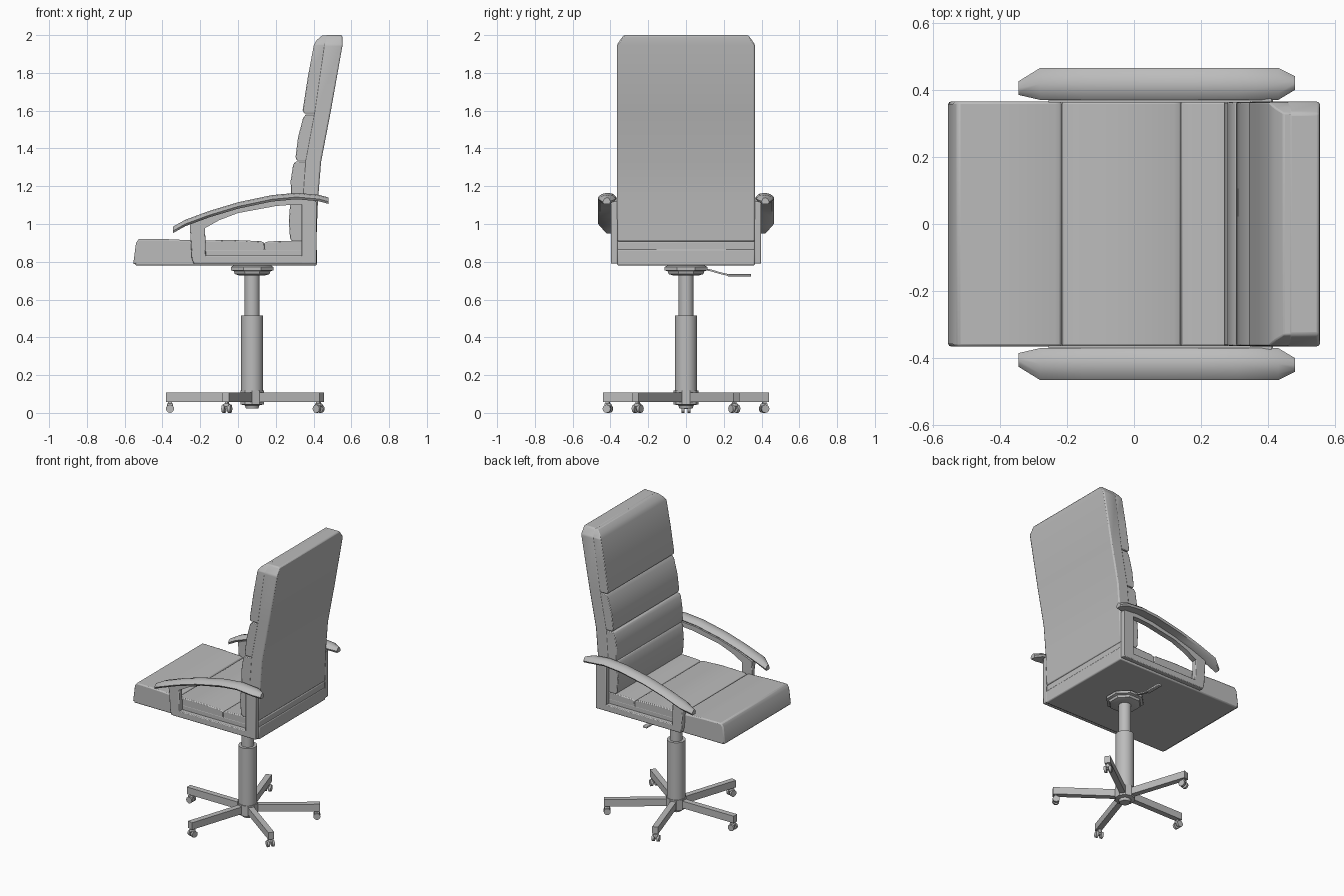
import bpy, math
from mathutils import Matrix, Vector

if "Cube" in bpy.data.objects:
    bpy.data.objects.remove(bpy.data.objects["Cube"])

grey = bpy.data.materials.new("plain grey")
grey.use_nodes = True
grey.diffuse_color = (0.5, 0.5, 0.5, 1)
grey.node_tree.nodes["Principled BSDF"].inputs["Base Color"].default_value = grey.diffuse_color

COLUMN_X = 0.075


def loft(name, rings, bevel=0, angle=35):
    """Skin a row of equal rings and cap both ends."""
    n = len(rings[0])
    verts = [p for r in rings for p in r]
    faces = [tuple(range(n)), tuple(range(len(verts) - n, len(verts)))]
    for k in range(len(rings) - 1):
        for i in range(n):
            a, b = k * n + i, k * n + (i + 1) % n
            faces.append((a, b, b + n, a + n))
    mesh = bpy.data.meshes.new(name)
    mesh.from_pydata(verts, [], faces)
    return finish(name, mesh, bevel, angle)


def finish(name, mesh, bevel=0, angle=35):
    import bmesh
    bm = bmesh.new()
    bm.from_mesh(mesh)
    bmesh.ops.recalc_face_normals(bm, faces=bm.faces)
    bm.to_mesh(mesh)
    bm.free()
    mesh.materials.append(grey)
    ob = bpy.data.objects.new(name, mesh)
    bpy.context.collection.objects.link(ob)
    if bevel:
        mod = ob.modifiers.new("soft edges", "BEVEL")
        mod.width, mod.segments, mod.limit_method = bevel, 2, "ANGLE"
    bpy.ops.object.select_all(action="DESELECT")
    ob.select_set(True)
    bpy.context.view_layer.objects.active = ob
    bpy.ops.object.shade_smooth_by_angle(angle=math.radians(angle))
    return ob


def prism(name, profile, y0, y1, bevel=0):
    """Extrude an x-z outline along y."""
    return loft(name, [[(x, y, z) for x, z in profile] for y in (y0, y1)], bevel)


def box(name, x0, x1, y0, y1, z0, z1, bevel=0):
    return prism(name, [(x0, z0), (x1, z0), (x1, z1), (x0, z1)], y0, y1, bevel)


def turned(name, profile, sides):
    """Stack circular rings (radius, height) around the column axis."""
    turns = [2 * math.pi * (i + 0.5) / sides for i in range(sides)]
    return loft(name, [[(COLUMN_X + r * math.cos(t), r * math.sin(t), z) for t in turns]
                       for r, z in profile])


def slab(name, rows, bevel=0):
    """Loft upright rectangles given as front x, back x, height, half width."""
    return loft(name, [[(f, -w, z), (b, -w, z), (b, w, z), (f, w, z)]
                       for f, b, z, w in rows], bevel)


# Seat: a base board and three cushions meeting in shallow seams
prism("seat_base", [(-0.545, 0.78), (0.418, 0.78), (0.418, 0.868), (-0.54, 0.868)],
      -0.365, 0.365, 0.008)
prism("front_cushion", [(-0.555, 0.785), (-0.5, 0.8), (-0.215, 0.84), (-0.215, 0.905),
                        (-0.235, 0.913), (-0.38, 0.92), (-0.525, 0.922), (-0.54, 0.9)],
      -0.365, 0.365, 0.008)
prism("middle_cushion", [(-0.215, 0.85), (0.14, 0.85), (0.14, 0.9), (0.12, 0.909),
                         (-0.04, 0.916), (-0.195, 0.912), (-0.215, 0.903)],
      -0.364, 0.364, 0.006)
prism("rear_cushion", [(0.14, 0.85), (0.415, 0.85), (0.415, 0.908), (0.28, 0.911),
                       (0.16, 0.908), (0.14, 0.9)], -0.364, 0.364, 0.006)

# Backrest: leaning shell with clipped upper corners and padded rolls in front
slab("back_shell", [(0.335, 0.415, 0.908, 0.365), (0.34, 0.423, 1.12, 0.365),
                    (0.355, 0.44, 1.33, 0.365), (0.405, 0.492, 1.6, 0.365),
                    (0.455, 0.554, 1.95, 0.365), (0.462, 0.552, 2.0, 0.33)], 0.008)
rolls = [(0.908, 1.13, 0.272, 0.274, 0.35), (1.13, 1.33, 0.276, 0.29, 0.36),
         (1.335, 1.58, 0.298, 0.345, 0.41)]
for i, (z0, z1, x0, x1, back) in enumerate(rolls):
    d = z1 - z0
    rows = [(x0 + (x1 - x0) * t + inset, back, z0 + d * t, 0.363)
            for t, inset in ((0, 0.014), (0.08, 0.003), (0.5, -0.004), (0.92, 0.003), (1, 0.014))]
    slab("back_roll_%d" % (i + 1), rows, 0.004)
slab("head_roll", [(0.352, 0.43, 1.585, 0.363), (0.342, 0.44, 1.6, 0.363),
                   (0.37, 0.46, 1.78, 0.363), (0.402, 0.47, 1.95, 0.363),
                   (0.418, 0.47, 1.975, 0.348), (0.446, 0.47, 1.998, 0.33)], 0.004)

# Armrests: a flat frame on each side with a bowed pad on top
pad_path = [(-0.345, 0.985, 0.385, 0.425), (-0.28, 1.022, 0.37, 0.465),
            (-0.15, 1.07, 0.37, 0.465), (0.0, 1.115, 0.37, 0.465),
            (0.18, 1.153, 0.37, 0.465), (0.31, 1.165, 0.37, 0.465),
            (0.43, 1.154, 0.37, 0.465), (0.48, 1.14, 0.4, 0.44)]
beam = [(-0.255, 1.0), (-0.15, 1.045), (0.0, 1.09), (0.18, 1.128), (0.41, 1.14)]
under = [(0.41, 1.1), (0.3, 1.103), (0.2, 1.095), (0.0, 1.058), (-0.1, 1.02),
         (-0.18, 0.975), (-0.255, 0.97)]
for side, s in (("left", 1), ("right", -1)):
    rings = []
    for x, z, y0, y1 in pad_path:
        w = y1 - y0
        rings.append([(x, s * y, z - drop) for y, drop in (
            (y0, 0.02), (y0 + 0.2 * w, 0.004), (y0 + 0.5 * w, 0), (y0 + 0.8 * w, 0.006),
            (y1, 0.022), (y1 - 0.1 * w, 0.034), (y0 + 0.1 * w, 0.034))])
    loft(side + "_arm_pad", rings, angle=50)
    y0, y1 = s * 0.362, s * 0.398
    prism(side + "_arm_beam", beam + under, y0, y1)
    prism(side + "_arm_front_post", [(-0.255, 0.99), (-0.175, 0.99), (-0.17, 0.83),
                                     (-0.18, 0.79), (-0.235, 0.79), (-0.245, 0.82)], y0, y1, 0.005)
    prism(side + "_arm_rear_post", [(0.335, 1.12), (0.415, 1.12), (0.415, 0.79),
                                    (0.335, 0.79)], y0, y1, 0.005)
    box(side + "_arm_rail", -0.22, 0.4, y0, y1, 0.79, 0.834, 0.005)

# Column, seat mount and hub
turned("seat_mount", [(0.075, 0.728), (0.1, 0.735), (0.105, 0.75), (0.122, 0.755),
                      (0.122, 0.772), (0.105, 0.782)], 8)
turned("column_upper", [(0.04, 0.5), (0.04, 0.74)], 20)
turned("column_sleeve", [(0.059, 0.1), (0.059, 0.515)], 20)
turned("base_hub", [(0.035, 0.022), (0.04, 0.04), (0.066, 0.045), (0.066, 0.118)], 10)

# Height lever under the seat
box("lever_grip", 0.06, 0.09, 0.22, 0.345, 0.722, 0.736, 0.004)
loft("lever_rod", [[(COLUMN_X + dx, y, z + dz) for dx, dz in
                    ((-0.008, -0.005), (0.008, -0.005), (0.008, 0.005), (-0.008, 0.005))]
                   for y, z in ((0.09, 0.762), (0.13, 0.755), (0.18, 0.74), (0.23, 0.729))])

# Five legs, each with a fork and a pair of caster wheels
for k in range(5):
    place = (Matrix.Translation(Vector((COLUMN_X, 0, 0)))
             @ Matrix.Rotation(math.pi + k * math.tau / 5, 4, "Z"))
    parts = [box("leg_%d" % k, 0.04, 0.455, -0.019, 0.019, 0.058, 0.107),
             box("caster_stem_%d" % k, 0.425, 0.445, -0.008, 0.008, 0.02, 0.06),
             box("caster_hood_%d" % k, 0.418, 0.452, -0.014, 0.014, 0.03, 0.05, 0.005)]
    for j, y in enumerate((-0.024, 0.008)):
        circle = [(0.435 + 0.022 * math.cos(a * math.tau / 12),
                   0.022 + 0.022 * math.sin(a * math.tau / 12)) for a in range(12)]
        parts.append(prism("caster_wheel_%d_%d" % (k, j), circle, y, y + 0.016))
    for ob in parts:
        ob.matrix_world = place
